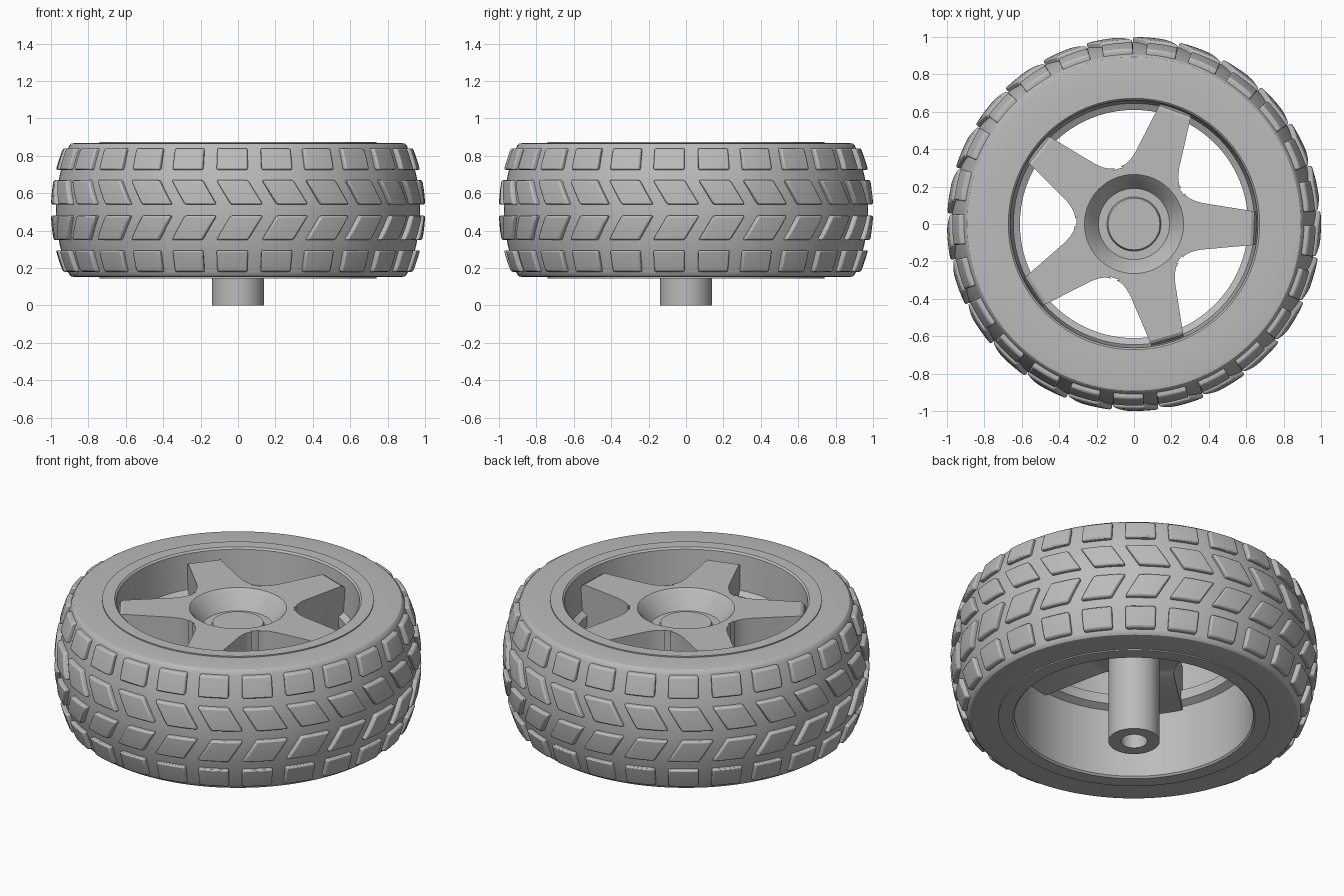
import bpy, bmesh
from math import sin, cos, pi, radians

cube = bpy.data.objects.get("Cube")
if cube:
    bpy.data.objects.remove(cube)

grey = bpy.data.materials.new("plain grey")
grey.use_nodes = True
colour = (0.5, 0.5, 0.5, 1)
grey.diffuse_color = colour
grey.node_tree.nodes["Principled BSDF"].inputs["Base Color"].default_value = colour

MID = 0.51          # mid-height of the tyre
BLOCKS = 25         # tread blocks per row
STEP = 2 * pi / BLOCKS


def finish(name, bm, angle=30):
    bmesh.ops.remove_doubles(bm, verts=bm.verts, dist=1e-5)
    bmesh.ops.recalc_face_normals(bm, faces=bm.faces)
    mesh = bpy.data.meshes.new(name)
    bm.to_mesh(mesh)
    bm.free()
    obj = bpy.data.objects.new(name, mesh)
    bpy.context.collection.objects.link(obj)
    mesh.materials.append(grey)
    bpy.ops.object.select_all(action='DESELECT')
    obj.select_set(True)
    bpy.context.view_layer.objects.active = obj
    bpy.ops.object.shade_smooth_by_angle(angle=radians(angle))
    return obj


def revolve(name, profile, closed=True, steps=128):
    bm = bmesh.new()
    verts = [bm.verts.new((r, 0, z)) for r, z in profile]
    pairs = list(zip(verts, verts[1:]))
    if closed:
        pairs.append((verts[-1], verts[0]))
    edges = [bm.edges.new(p) for p in pairs]
    bmesh.ops.spin(bm, geom=verts + edges, cent=(0, 0, 0), axis=(0, 0, 1),
                   angle=2 * pi, steps=steps, use_duplicate=False)
    return finish(name, bm)


def loft(bm, rings):
    """Skin a list of equal vertex rings and cap both ends."""
    rings = [[bm.verts.new(p) for p in ring] for ring in rings]
    for a, b in zip(rings, rings[1:]):
        for i in range(len(a)):
            j = (i + 1) % len(a)
            bm.faces.new((a[i], a[j], b[j], b[i]))
    bm.faces.new(rings[0])
    bm.faces.new(rings[-1])


def carcass(z):
    return 0.974 - 0.6 * (z - MID) ** 2


# Tyre body: crowned tread, rounded shoulders, flat side walls
crown = [(carcass(MID + t * 0.033), MID + t * 0.033) for t in range(-10, 11)]
shoulder = [(0.903, 0.855), (0.892, 0.865), (0.875, 0.868)]
mirrored = [(r, 2 * MID - z) for r, z in reversed(shoulder)]
revolve("tyre", mirrored + crown + shoulder + [(0.73, 0.868), (0.73, 0.152)])

# Rim: outer flanges, sloped seat, inner ledge and straight barrel
revolve("rim", [(0.74, 0.145), (0.74, 0.875), (0.672, 0.875), (0.662, 0.865),
                (0.645, 0.66), (0.61, 0.64), (0.61, 0.58), (0.65, 0.56),
                (0.65, 0.155), (0.66, 0.145)])

# Hub: dished face, underside and hollow axle tube
revolve("hub_and_axle", [(0, 0.735), (0.138, 0.735), (0.145, 0.715),
                         (0.19, 0.715), (0.25, 0.805), (0.265, 0.82),
                         (0.308, 0.82), (0.308, 0.6), (0.14, 0.6), (0.14, 0),
                         (0.072, 0), (0.072, 0.25), (0, 0.25)],
        closed=False, steps=64)

# Five tapering spokes: distance out, half width, top, bottom
stations = [(0.265, 0.172, 0.82, 0.6), (0.285, 0.152, 0.82, 0.6),
            (0.315, 0.137, 0.82, 0.59), (0.36, 0.125, 0.82, 0.58),
            (0.625, 0.092, 0.82, 0.54), (0.642, 0.09, 0.81, 0.54),
            (0.655, 0.088, 0.78, 0.54)]
bm = bmesh.new()
for k in range(5):
    a = radians(-2 + 72 * k)
    rings = []
    for u, w, top, low in stations:
        section = [(-w, low), (w, low), (w, top), (-w, top)]
        rings.append([(u * cos(a) - v * sin(a), u * sin(a) + v * cos(a), z)
                      for v, z in section])
    loft(bm, rings)
finish("spokes", bm)


# Tread blocks that follow the crown; the lean shears the inner rows
def tread_row(name, low, high, shift_low, shift_high, half=0.087, height=0.027):
    bm = bmesh.new()
    for k in range(BLOCKS):
        start = -pi / 2 - 0.032 + k * STEP
        rings = []
        for i in range(4):
            f = i / 3
            z = low + (high - low) * f
            mid = start + shift_low + (shift_high - shift_low) * f
            r = carcass(z)
            angles = [mid + half * s / 2 for s in range(-2, 3)]
            ring = [((r + height) * cos(a), (r + height) * sin(a), z) for a in angles]
            ring += [((r - 0.02) * cos(a), (r - 0.02) * sin(a), z) for a in reversed(angles)]
            rings.append(ring)
        loft(bm, rings)
    obj = finish(name, bm)
    bevel = obj.modifiers.new("soft edges", 'BEVEL')
    bevel.width = 0.009
    bevel.segments = 2
    bevel.limit_method = 'ANGLE'
    bevel.angle_limit = radians(40)


for side, s in (("upper", 1), ("lower", -1)):
    for row, near, far, lean in (("inner", 0.03, 0.16, 0.08), ("shoulder", 0.215, 0.33, 0)):
        ends = sorted([(MID + s * near, lean), (MID + s * far, 0)])
        (z0, shift0), (z1, shift1) = ends
        tread_row(f"{side}_{row}_tread", z0, z1, shift0, shift1)
